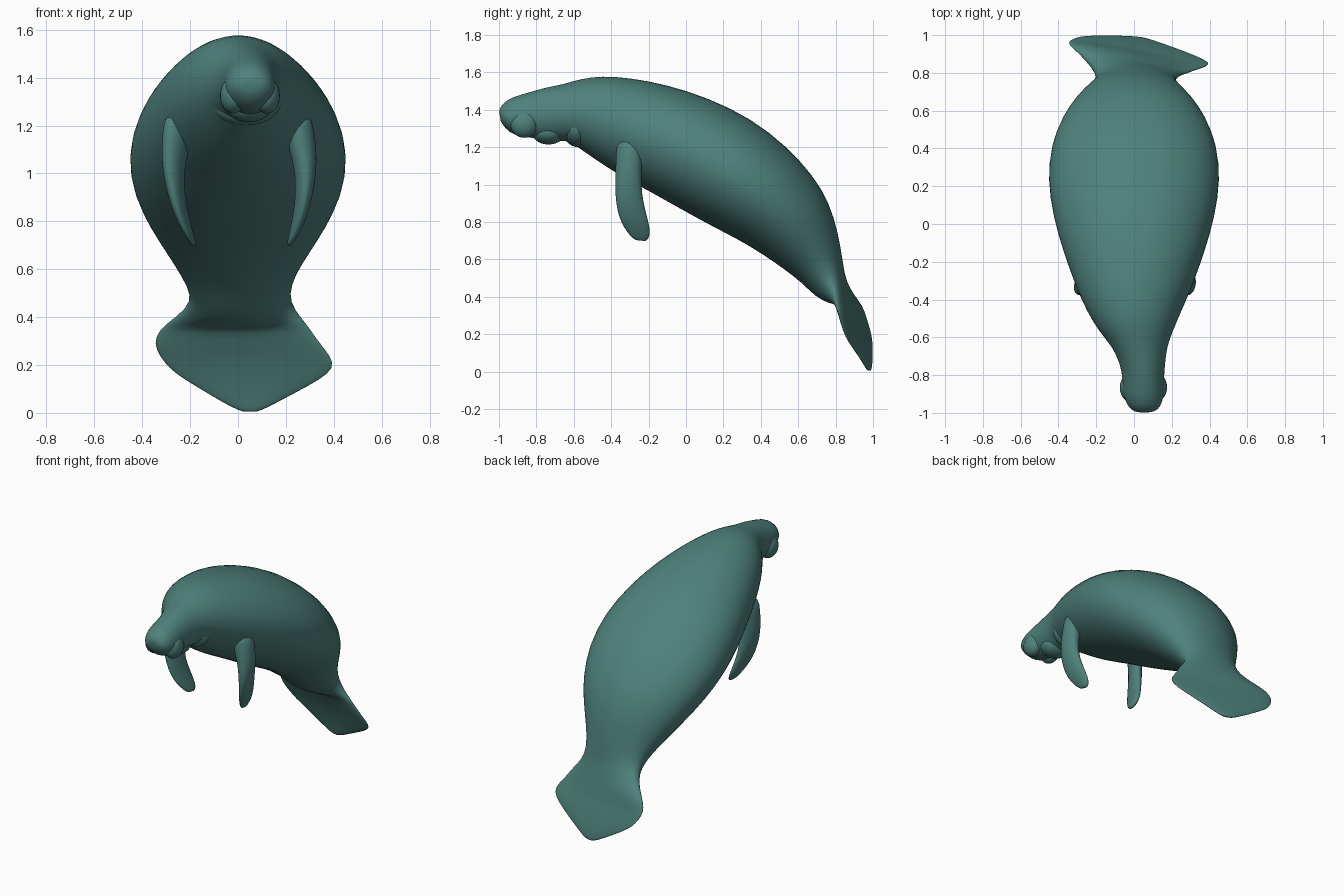
import bpy, bmesh, math
from mathutils import Vector

if "Cube" in bpy.data.objects:
    bpy.data.objects.remove(bpy.data.objects["Cube"])

skin = bpy.data.materials.new("grey_green_skin")
skin.diffuse_color = (0.078, 0.22, 0.2, 1)
skin.use_nodes = True
skin.node_tree.nodes["Principled BSDF"].inputs["Base Color"].default_value = skin.diffuse_color


def finish(bm, name, levels=1):
    bmesh.ops.recalc_face_normals(bm, faces=bm.faces)
    me = bpy.data.meshes.new(name)
    bm.to_mesh(me)
    bm.free()
    me.materials.append(skin)
    for p in me.polygons:
        p.use_smooth = True
    ob = bpy.data.objects.new(name, me)
    bpy.context.collection.objects.link(ob)
    if levels:
        m = ob.modifiers.new("smooth", 'SUBSURF')
        m.levels = m.render_levels = levels
    return ob


def loft(name, rings, n):
    """Skin a list of rings; each ring is (centre, side vector, up vector, shear)."""
    bm = bmesh.new()
    rows = []
    for c, u, v, shear in rings:
        row = []
        for i in range(n):
            a = 2 * math.pi * i / n
            p = c + u * math.cos(a) + v * math.sin(a)
            p.y -= shear * p.x
            row.append(bm.verts.new(p))
        rows.append(row)
    for r, s in zip(rows, rows[1:]):
        for i in range(n):
            j = (i + 1) % n
            bm.faces.new((r[i], r[j], s[j], s[i]))
    # close both ends with a fan
    for row in (rows[0], rows[-1]):
        mid = bm.verts.new(sum((w.co for w in row), Vector()) / n)
        for i in range(n):
            bm.faces.new((row[i], row[(i + 1) % n], mid))
    return finish(bm, name)


# body sections: top y, top z, bottom y, bottom z, half width, centre x
sections = [
    (-1.0, 1.40, -.99, 1.33, .055, .055), (-.98, 1.435, -.945, 1.275, .09, .055),
    (-.93, 1.468, -.88, 1.255, .108, .05), (-.85, 1.49, -.81, 1.25, .108, .05),
    (-.75, 1.52, -.72, 1.225, .12, .045), (-.66, 1.535, -.64, 1.24, .145, .03),
    (-.56, 1.567, -.58, 1.2, .195, .01), (-.45, 1.582, -.48, 1.13, .25, 0),
    (-.30, 1.572, -.36, 1.05, .31, 0), (-.10, 1.535, -.2, .965, .375, 0),
    (.12, 1.465, -.05, .88, .43, 0), (.35, 1.355, .12, .785, .46, 0),
    (.54, 1.205, .28, .705, .443, 0), (.68, 1.05, .42, .62, .385, 0),
    (.765, .91, .52, .55, .32, 0), (.815, .74, .62, .475, .245, 0),
    (.84, .58, .69, .4, .2, .01), (.855, .48, .77, .36, .23, .01),
]
# tail slices: z, centre y, half thickness, left x, right x
tail = [
    (.37, .86, .035, -.31, .29), (.315, .882, .028, -.35, .325),
    (.265, .90, .022, -.345, .365), (.21, .925, .018, -.31, .405),
    (.165, .942, .016, -.265, .385), (.11, .962, .014, -.175, .29),
    (.05, .98, .012, -.075, .175), (.005, .99, .01, .01, .09),
]
rings = []
for ty, tz, by, bz, w, cx in sections:
    t, b = Vector((0, ty, tz)), Vector((0, by, bz))
    rings.append(((t + b) / 2 + Vector((cx, 0, 0)), Vector((w, 0, 0)), (t - b) / 2,
                  .08 if bz < .38 else 0))
for z, y, th, lo, hi in tail:
    rings.append((Vector(((lo + hi) / 2, y, z)), Vector(((hi - lo) / 2, 0, 0)),
                  Vector((0, th, .01 if z > .3 else 0)), .2))
loft("body_and_tail", rings, 32)

# flippers: z, x, half thickness, y, half chord
flipper = [
    (1.24, .25, .06, -.30, .07), (1.14, .262, .062, -.305, .07),
    (1.05, .28, .05, -.308, .068), (.96, .282, .04, -.308, .072),
    (.87, .27, .033, -.295, .078), (.79, .25, .026, -.272, .078),
    (.735, .228, .018, -.252, .062), (.70, .215, .01, -.242, .035),
]
for side, name in ((1, "right_flipper"), (-1, "left_flipper")):
    fr = []
    for z, x, th, y, ch in flipper:
        shift = .03 * (1.24 - z) / .54 if side < 0 else 0
        fr.append((Vector((side * x + shift, y, z)), Vector((th, .3 * th, 0)),
                   Vector((-.15 * side * ch, ch, -.1 * ch)), 0))
    loft(name, fr, 16)


def blob(name, centre, radii):
    bm = bmesh.new()
    bmesh.ops.create_uvsphere(bm, u_segments=24, v_segments=14, radius=1)
    bmesh.ops.scale(bm, vec=radii, verts=bm.verts)
    bmesh.ops.translate(bm, vec=centre, verts=bm.verts)
    return finish(bm, name, 0)


# lip pads, chin and neck fold
for s, name in ((-1, "left_lip_pad"), (1, "right_lip_pad")):
    blob(name, (.05 + s * .07, -.865, 1.325), (.055, .075, .075))
blob("chin", (.045, -.735, 1.28), (.095, .09, .066))
blob("neck_fold", (.03, -.58, 1.3), (.15, .08, .1))
